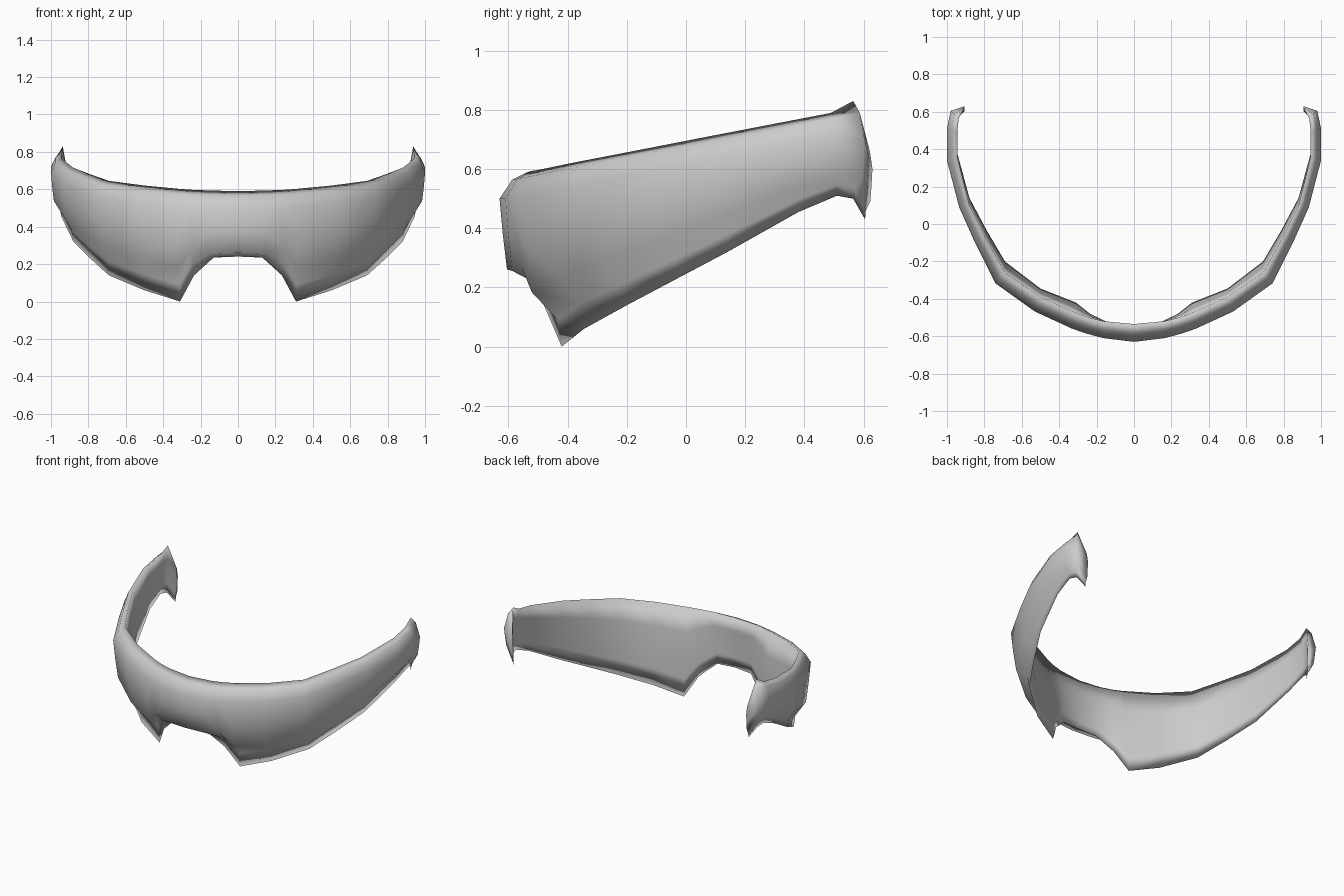
import bpy
import bmesh
from mathutils import Vector

cube = bpy.data.objects.get("Cube")
if cube:
    bpy.data.objects.remove(cube)

# Half-shell guide lines, running from the nose to the rear lip
top_edge = [(0, -.535, .59), (.16, -.52, .594), (.24, -.5, .597), (.31, -.475, .602),
            (.5, -.39, .62), (.69, -.26, .645), (.79, -.08, .68), (.88, .1, .715),
            (.945, .36, .765), (.945, .49, .79), (.937, .565, .83), (.91, .612, .68)]
outer_line = [(0, -.63, .5), (.165, -.61, .5), (.25, -.587, .505), (.33, -.56, .51),
              (.53, -.468, .53), (.74, -.318, .56), (.85, -.1, .6), (.935, .09, .635),
              (1, .34, .685), (1, .51, .72), (.98, .605, .69), (.905, .63, .6)]
bottom_edge = [(0, -.54, .24), (.13, -.53, .235), (.235, -.48, .14), (.31, -.42, 0),
               (.5, -.345, .06), (.69, -.2, .14), (.79, -.03, .23), (.88, .14, .32),
               (.945, .38, .455), (.955, .51, .51), (.945, .565, .5), (.905, .605, .43)]


def blend(a, b, flat, drop):
    """Point between a and b with separate plan and height weights."""
    p = a.lerp(b, flat)
    p.z = a.z + (b.z - a.z) * drop
    return p


def section(index):
    """Closed cross-section: top rim, outer face, tuck, bottom fin, inner wall."""
    a, b, e = (Vector(line[index]) for line in (top_edge, outer_line, bottom_edge))
    bridge = index < 2
    bend = .92 if bridge else .64
    tuck = .97 if bridge else .82
    outer = [a, blend(a, b, .55, .28), b, blend(b, e, .12, bend * .5),
             blend(b, e, .28, bend), blend(b, e, .9, tuck), e]
    inner = [blend(a, e, .9, .8), blend(a, e, .9, .58), blend(a, e, .45, .28)]
    return outer + inner


# Curved hollow-sided shield body
bm = bmesh.new()
rings = [[bm.verts.new(p) for p in section(i)] for i in range(len(top_edge))]
for left, right in zip(rings, rings[1:]):
    for j in range(len(left)):
        k = (j + 1) % len(left)
        bm.faces.new((left[j], left[k], right[k], right[j]))
bm.faces.new(rings[-1])
mesh = bpy.data.meshes.new("visor_shell")
bm.to_mesh(mesh)
bm.free()
visor = bpy.data.objects.new("visor_shell", mesh)
bpy.context.collection.objects.link(visor)

# Other half
mirror = visor.modifiers.new("Mirror", 'MIRROR')
mirror.use_clip = True
mirror.merge_threshold = .002

# Plain grey finish
grey = bpy.data.materials.new("neutral_grey")
grey.use_nodes = True
colour = (.6, .6, .6, 1)
grey.diffuse_color = colour
grey.node_tree.nodes["Principled BSDF"].inputs["Base Color"].default_value = colour
mesh.materials.append(grey)

for polygon in mesh.polygons:
    polygon.use_smooth = True
